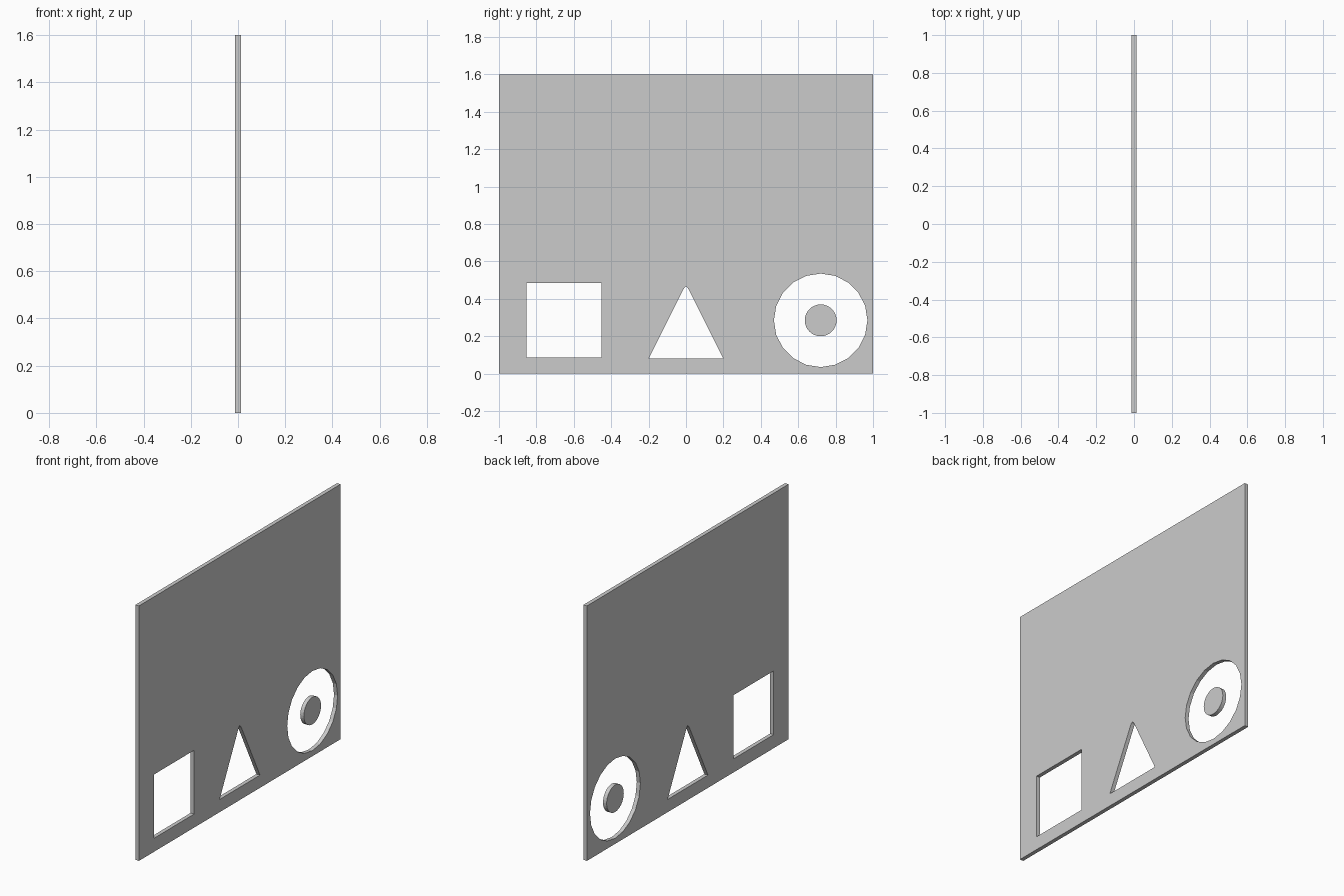
import bpy
from math import sin, cos, pi, radians

if "Cube" in bpy.data.objects:
    bpy.data.objects.remove(bpy.data.objects["Cube"])

HALF_THICK = 0.0125


def circle(cy, cz, r, sides):
    return [(cy + r * sin(2 * pi * i / sides), cz + r * cos(2 * pi * i / sides))
            for i in range(sides)]


def rect(y0, y1, z0, z1):
    return [(y0, z0), (y1, z0), (y1, z1), (y0, z1)]


def sheet(name, loops):
    """Flat sheet in the y-z plane; inner loops become holes."""
    curve = bpy.data.curves.new(name, 'CURVE')
    curve.dimensions = '2D'
    curve.fill_mode = 'BOTH'
    curve.extrude = HALF_THICK
    for loop in loops:
        spline = curve.splines.new('POLY')
        spline.points.add(len(loop) - 1)
        for point, (y, z) in zip(spline.points, loop):
            point.co = (y, z, 0, 1)
        spline.use_cyclic_u = True
    obj = bpy.data.objects.new(name, curve)
    obj.rotation_euler = (radians(90), 0, radians(90))
    bpy.context.collection.objects.link(obj)
    bpy.ops.object.select_all(action='DESELECT')
    obj.select_set(True)
    bpy.context.view_layer.objects.active = obj
    bpy.ops.object.convert(target='MESH')
    obj = bpy.context.object
    bpy.ops.object.shade_flat()
    return obj


# Panel with square, round-tipped triangle and circular openings
square = rect(-0.852, -0.452, 0.085, 0.485)
triangle = [(-0.2, 0.08), (0.2, 0.08), (0.02, 0.44), (0.009, 0.459),
            (0.0, 0.467), (-0.009, 0.459), (-0.02, 0.44)]
sheet("panel", [rect(-1, 1, 0, 1.6), square, triangle,
                circle(0.72, 0.285, 0.25, 20)])

# Loose disc in the middle of the round opening
sheet("centre_disc", [circle(0.72, 0.285, 0.085, 32)])
